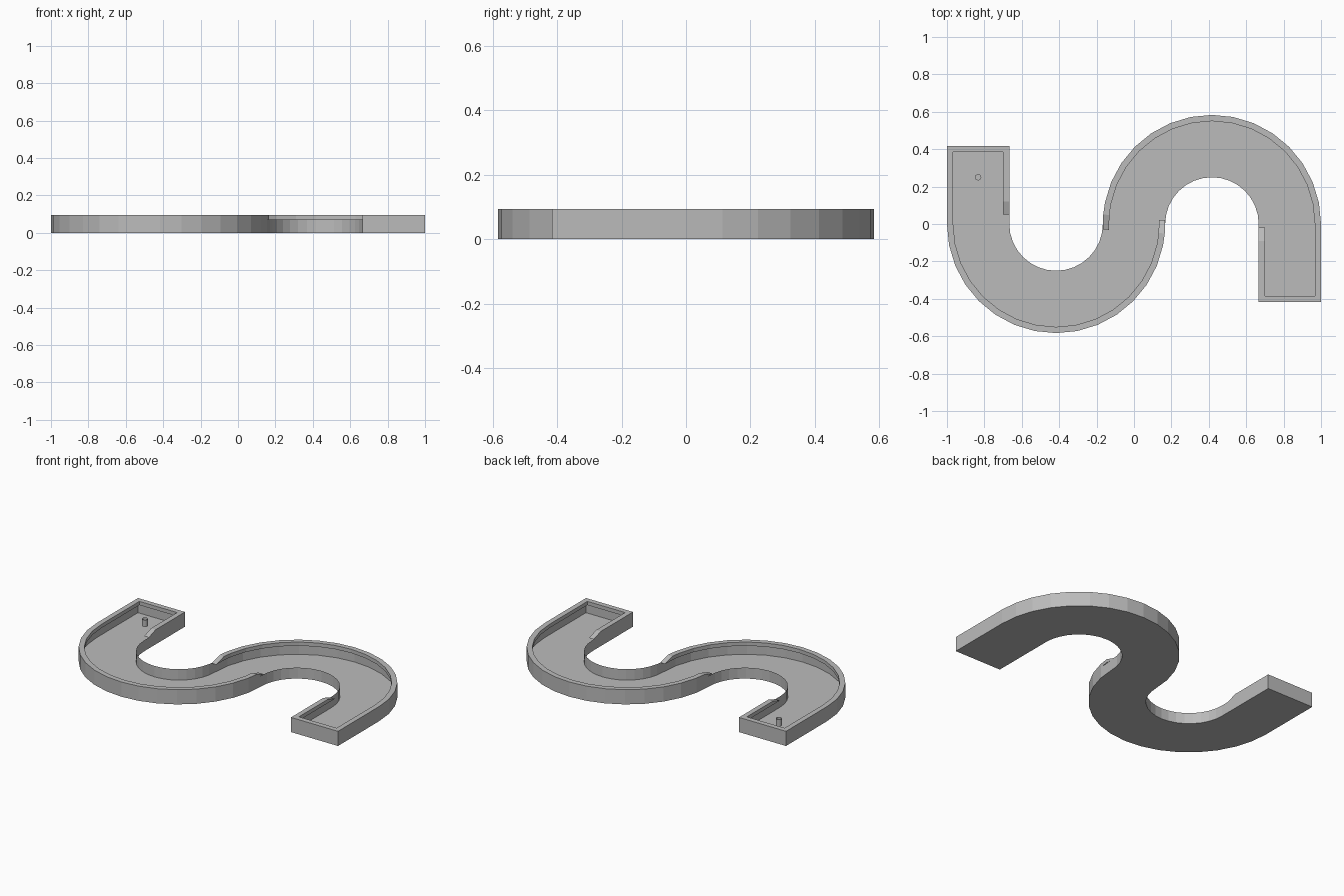
import bpy, bmesh
from math import cos, sin, radians
from mathutils import Vector

cube = bpy.data.objects.get("Cube")
if cube:
    bpy.data.objects.remove(cube, do_unlink=True)

U = 1 / 12                      # layout module
C, R_IN, R_OUT = 5 * U, 3 * U, 7 * U
LOW, TOP, RIM = 0.07, 0.094, 0.033
SEG = 16

grey = bpy.data.materials.new("plain_grey")
grey.use_nodes = True
grey.diffuse_color = (0.5, 0.5, 0.5, 1)
grey.node_tree.nodes["Principled BSDF"].inputs["Base Color"].default_value = (0.5, 0.5, 0.5, 1)


def finish(name, bm):
    mesh = bpy.data.meshes.new(name)
    bm.to_mesh(mesh)
    bm.free()
    mesh.materials.append(grey)
    obj = bpy.data.objects.new(name, mesh)
    bpy.context.collection.objects.link(obj)
    return obj


def arc(cx, r, start, end, n=SEG):
    angles = [radians(start + (end - start) * i / n) for i in range(n + 1)]
    return [Vector((cx + r * cos(a), r * sin(a))) for a in angles]


def half_outline():
    # one straight end, its outer bend, then the inner edge of the next bend
    pts = [Vector((-8 * U, C)), Vector((-1, C))]
    pts += arc(-C, R_OUT, 180, 360)
    pts += arc(C, R_IN, 180, 0)[1:]
    return pts


# Track body: thin flat base with a low skirt all round
bm = bmesh.new()
outline = half_outline()
outline += [-p for p in outline]
base = [bm.verts.new((p.x, p.y, 0)) for p in outline]
lip = [bm.verts.new((p.x, p.y, LOW)) for p in outline]
for i in range(len(base)):
    j = (i + 1) % len(base)
    bm.faces.new((base[i], base[j], lip[j], lip[i]))
bottom = bm.faces.new(base[::-1])
bmesh.ops.triangulate(bm, faces=[bottom])
finish("track_body", bm)


def rim(name, sign, start, end):
    # raised border that ramps down to the skirt at both ends
    path = [Vector((-8 * U, start)), Vector((-8 * U, start + 0.07)),
            Vector((-8 * U, C)), Vector((-1, C))]
    path += arc(-C, R_OUT, 180, 360)[:-1]
    path += arc(-C, R_OUT, 355, 355, 1)[:1] + [Vector((2 * U, end))]
    path = [p * sign for p in path]
    bm = bmesh.new()
    rings = []
    last = len(path) - 1
    for i, p in enumerate(path):
        d1 = (p - path[max(i - 1, 0)]) if i else path[1] - p
        d2 = (path[i + 1] - p) if i < last else d1
        n1 = Vector((-d1.y, d1.x)).normalized()
        n2 = Vector((-d2.y, d2.x)).normalized()
        q = p + (n1 + n2) * (RIM / (1 + n1.dot(n2)))
        z = LOW + 0.0005 if i in (0, last) else TOP
        rings.append([bm.verts.new((v.x, v.y, h))
                      for v, h in ((p, LOW), (p, z), (q, z), (q, LOW))])
    for a, b in zip(rings, rings[1:]):
        for k in range(3):
            bm.faces.new((a[k], b[k], b[k + 1], a[k + 1]))
    bm.faces.new(rings[0])
    bm.faces.new(rings[-1][::-1])
    finish(name, bm)


rim("left_bend_rim", 1, 0.05, 0.02)
rim("right_bend_rim", -1, 0.02, 0.03)

# Small upright socket at one end, open on top
bm = bmesh.new()
made = bmesh.ops.create_cone(bm, cap_ends=True, segments=16, radius1=0.017,
                             radius2=0.017, depth=0.045)
bmesh.ops.translate(bm, verts=made["verts"], vec=(-10 * U, 3 * U, 0.0475))
bmesh.ops.delete(bm, geom=[f for f in bm.faces if f.normal.z > 0.9], context='FACES_ONLY')
finish("end_socket", bm)
